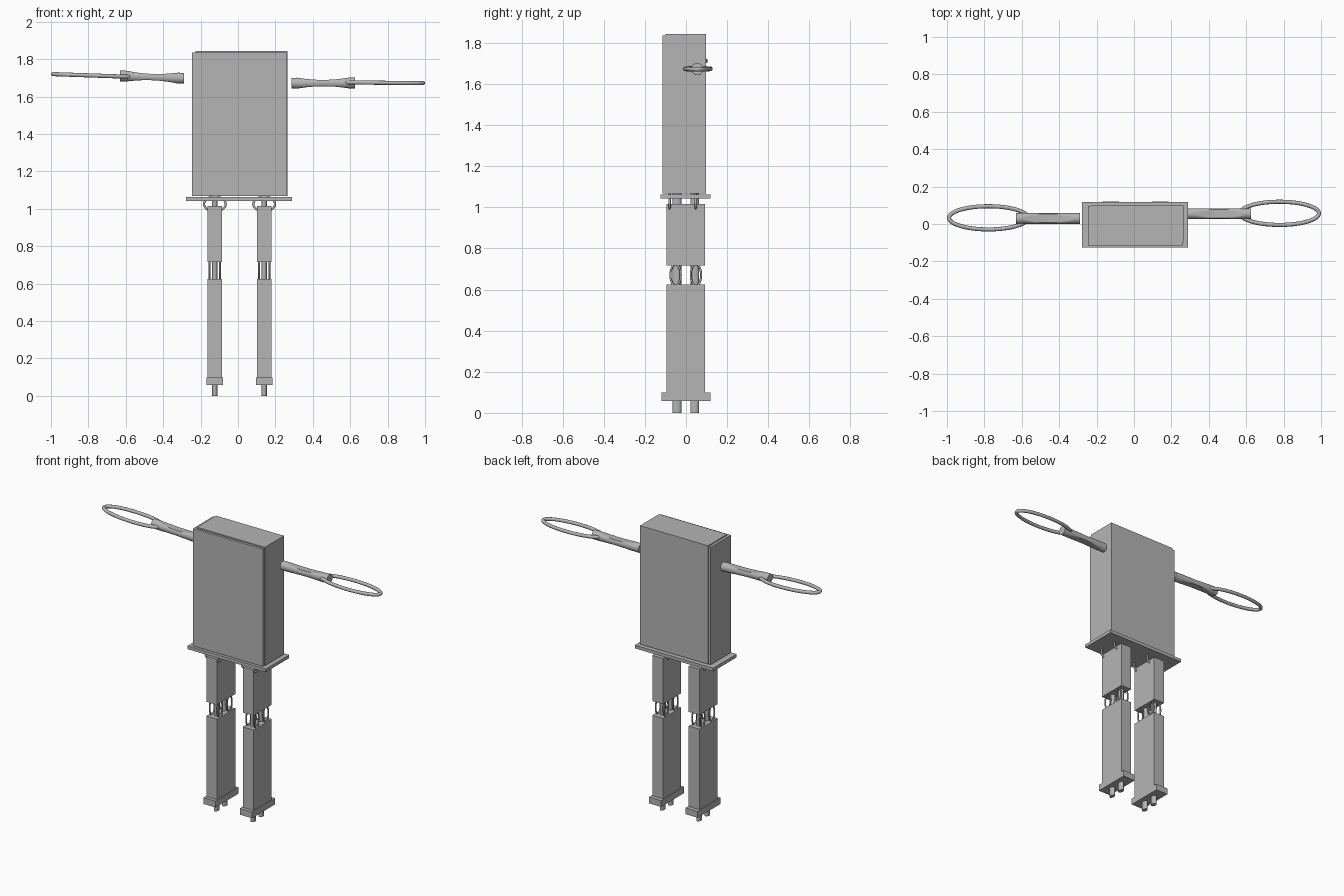
import bpy, bmesh
from math import sin, cos, pi, hypot, sqrt
from mathutils import Matrix, Vector

if "Cube" in bpy.data.objects:
    bpy.data.objects.remove(bpy.data.objects["Cube"])

gray = bpy.data.materials.new("plain gray")
gray.diffuse_color = (0.46, 0.46, 0.46, 1)
gray.use_nodes = True
gray.node_tree.nodes["Principled BSDF"].inputs["Base Color"].default_value = gray.diffuse_color


def finish(name, bm, smooth=False):
    bmesh.ops.recalc_face_normals(bm, faces=bm.faces)
    me = bpy.data.meshes.new(name)
    bm.to_mesh(me)
    bm.free()
    me.materials.append(gray)
    ob = bpy.data.objects.new(name, me)
    bpy.context.collection.objects.link(ob)
    if smooth:
        bpy.ops.object.select_all(action='DESELECT')
        ob.select_set(True)
        bpy.context.view_layer.objects.active = ob
        bpy.ops.object.shade_smooth_by_angle(angle=0.7)
    return ob


def box(name, x0, x1, y0, y1, z0, z1):
    bm = bmesh.new()
    bmesh.ops.create_cube(bm, size=1)
    for v in bm.verts:
        v.co = ((x0 + x1) / 2 + v.co.x * (x1 - x0),
                (y0 + y1) / 2 + v.co.y * (y1 - y0),
                (z0 + z1) / 2 + v.co.z * (z1 - z0))
    return finish(name, bm)


def peg(name, x, y, z0, z1, rx=0.014, ry=0.021):
    bm = bmesh.new()
    bmesh.ops.create_cone(bm, cap_ends=True, segments=24, radius1=1, radius2=1, depth=z1 - z0)
    for v in bm.verts:
        v.co = (x + v.co.x * rx, y + v.co.y * ry, v.co.z + (z0 + z1) / 2)
    return finish(name, bm, True)


def loft(bm, rings, closed):
    n = len(rings[0])
    for i in range(len(rings) if closed else len(rings) - 1):
        a, b = rings[i], rings[(i + 1) % len(rings)]
        for j in range(n):
            bm.faces.new((a[j], a[(j + 1) % n], b[(j + 1) % n], b[j]))


def oval_ring(name, centre, u, v, a, b, r):
    """Oval loop in the plane of u and v with a round tube of radius r."""
    c, u, v = Vector(centre), Vector(u).normalized(), Vector(v).normalized()
    w = u.cross(v)
    a, b = a - r, b - r
    bm = bmesh.new()
    rings = []
    for i in range(48):
        t = 2 * pi * i / 48
        length = hypot(b * cos(t), a * sin(t))
        n = (u * b * cos(t) + v * a * sin(t)) / length
        p = c + u * a * cos(t) + v * b * sin(t)
        rings.append([bm.verts.new(p + n * r * cos(s) + w * r * sin(s))
                      for s in (2 * pi * k / 12 for k in range(12))])
    loft(bm, rings, True)
    return finish(name, bm, True)


def arm(name, start, end, r=0.029):
    """Round bar whose top and bottom are scooped out in the middle."""
    p, q = Vector(start), Vector(end)
    bm = bmesh.new()
    rings = []
    for i in range(25):
        t = i / 24
        s = abs(t - 0.5) / 0.40
        h = min(r, 0.017 + (r - 0.017) * s * s)
        c = p.lerp(q, t)
        half = sqrt(max(r * r - h * h, 0))
        ring = []
        for k in range(32):
            g = 2 * pi * (k + 0.5) / 32
            ring.append(bm.verts.new(c + Vector((0, r * cos(g), max(-h, min(h, r * sin(g)))))))
        rings.append(ring)
    loft(bm, rings, False)
    bm.faces.new(rings[0])
    bm.faces.new(rings[-1])
    return finish(name, bm, True)


# torso, with a slightly offset inner block, and hip plate
box("torso", -0.245, 0.26, -0.115, 0.095, 1.068, 1.836)
box("torso_inner_block", -0.228, 0.264, -0.10, 0.098, 1.068, 1.843)
box("hip_plate", -0.279, 0.288, -0.125, 0.118, 1.042, 1.063)

# arms and loop hands
arm("left_arm", (-0.29, 0.03, 1.698), (-0.63, 0.03, 1.711))
oval_ring("left_hand_loop", (-0.778, 0.033, 1.713), (-1, 0, 0.035), (0, 1, 0), 0.222, 0.073, 0.011)
arm("right_arm", (0.286, 0.055, 1.672), (0.625, 0.055, 1.673))
oval_ring("right_hand_loop", (0.778, 0.057, 1.674), (1, 0, -0.01), (0, 1, 0), 0.222, 0.073, 0.011)

# legs
for side, x in (("left", -0.124), ("right", 0.14)):
    box(side + "_thigh", x - 0.039, x + 0.039, -0.095, 0.093, 0.717, 1.016)
    box(side + "_shin", x - 0.039, x + 0.039, -0.095, 0.093, 0.098, 0.624)
    box(side + "_foot", x - 0.044, x + 0.044, -0.118, 0.12, 0.057, 0.098)
    for end, y in (("front", -0.044), ("back", 0.042)):
        tag = f"{side}_{end}"
        peg(tag + "_foot_peg", x, y, 0, 0.062)
        peg(tag + "_knee_peg", x, y, 0.61, 0.73)
        peg(tag + "_hip_peg", x, y, 1.0, 1.07)
        # knee loops on both sides of the pegs
        for k in (-1, 1):
            oval_ring(tag + "_knee_loop", (x + k * 0.028, y * 1.15, 0.671),
                      (0, 1, 0), (0, 0, 1), 0.030, 0.058, 0.005)
    # hip loops through the plate
    for y in (-0.08, 0.047):
        oval_ring(side + "_hip_loop", (x, y, 1.026), (1, 0, 0), (0, 0, 1), 0.064, 0.045, 0.006)
